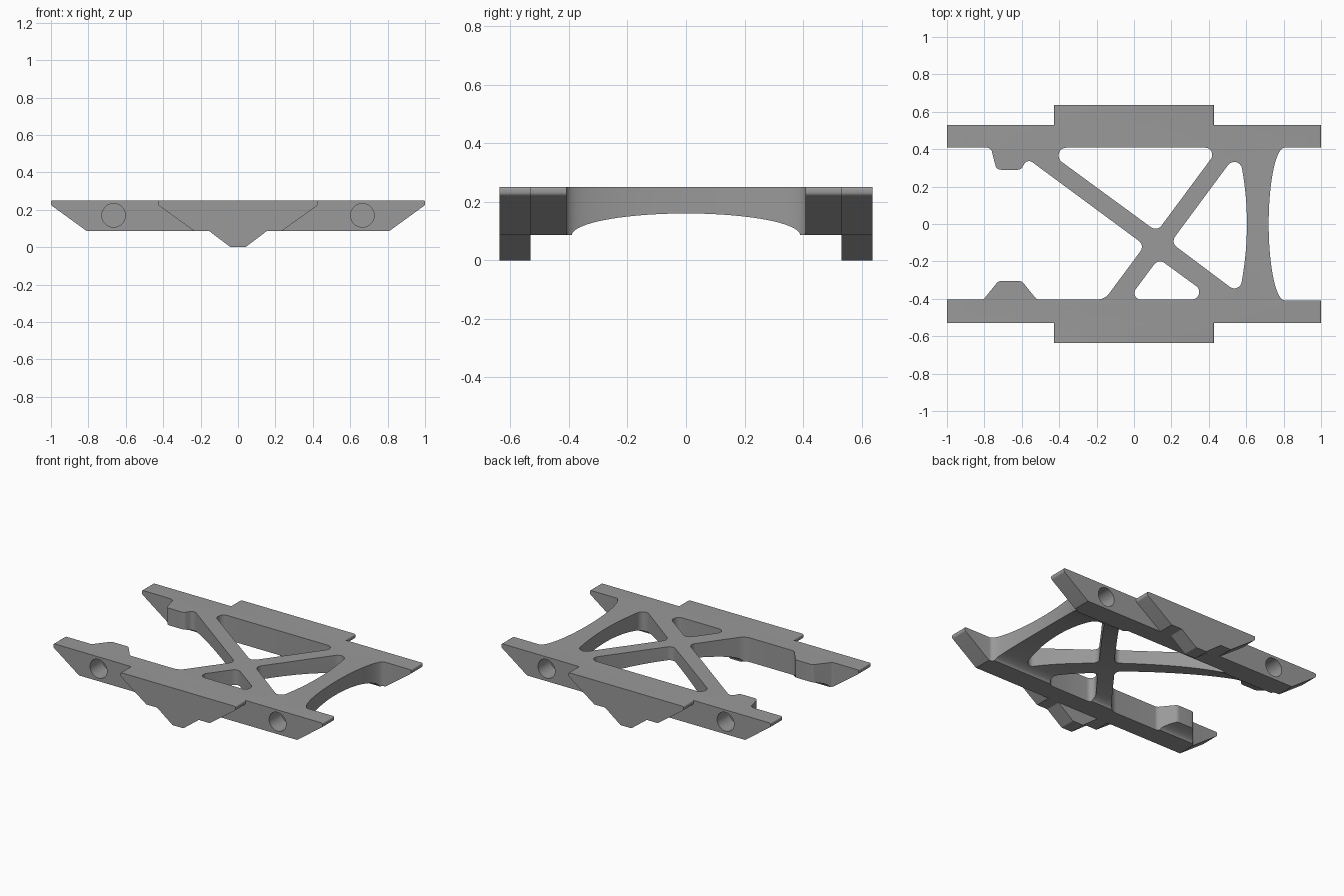
import bpy, bmesh, math
from mathutils import Vector

if "Cube" in bpy.data.objects:
    bpy.data.objects.remove(bpy.data.objects["Cube"])

grey = bpy.data.materials.new("mid grey")
grey.diffuse_color = (0.32, 0.32, 0.32, 1)
grey.use_nodes = True
grey.node_tree.nodes["Principled BSDF"].inputs["Base Color"].default_value = grey.diffuse_color


def rounded(corners, steps=8):
    """Outline from (x, y, radius) corners, with an arc at each corner."""
    out = []
    for i, (x, y, r) in enumerate(corners):
        p = Vector((x, y))
        if r == 0:
            out.append(p)
            continue
        d1 = (Vector(corners[i - 1][:2]) - p).normalized()
        d2 = (Vector(corners[(i + 1) % len(corners)][:2]) - p).normalized()
        half = d1.angle(d2) / 2
        centre = p + (d1 + d2).normalized() * r / math.sin(half)
        t = r / math.tan(half)
        v1, v2 = p + d1 * t - centre, p + d2 * t - centre
        sweep = math.pi - 2 * half
        for k in range(steps + 1):
            f = k / steps
            out.append(centre + (v1 * math.sin((1 - f) * sweep)
                                 + v2 * math.sin(f * sweep)) / math.sin(sweep))
    return out


def prism(name, outline, axis, a, b):
    """Extrude a 2D outline along an axis from a to b."""
    place = {"x": lambda u, v, w: (w, u, v),
             "y": lambda u, v, w: (u, w, v),
             "z": lambda u, v, w: (u, v, w)}[axis]
    bm = bmesh.new()
    n = len(outline)
    low = [bm.verts.new(place(u, v, a)) for u, v in outline]
    high = [bm.verts.new(place(u, v, b)) for u, v in outline]
    bm.faces.new(low)
    bm.faces.new(high)
    for i in range(n):
        j = (i + 1) % n
        bm.faces.new((low[i], low[j], high[j], high[i]))
    bmesh.ops.recalc_face_normals(bm, faces=bm.faces)
    mesh = bpy.data.meshes.new(name)
    bm.to_mesh(mesh)
    bm.free()
    mesh.materials.append(grey)
    ob = bpy.data.objects.new(name, mesh)
    bpy.context.collection.objects.link(ob)
    return ob


def combine(body, tool, operation):
    """Apply a boolean and remove the tool."""
    tool.hide_render = True
    mod = body.modifiers.new("boolean", "BOOLEAN")
    mod.object, mod.operation, mod.solver = tool, operation, "EXACT"
    bpy.context.view_layer.objects.active = body
    bpy.ops.object.modifier_apply(modifier=mod.name)
    bpy.data.objects.remove(tool)


TOP, BASE, INNER, RAIL, OUTER = 0.25, 0.087, 0.408, 0.53, 0.637

# Main body with slanted ends, as wide as both rails
half = [(1, TOP, 0.008), (1, 0.225, 0.015), (0.81, BASE, 0)]
frame = prism("frame", rounded(half + [(-x, z, r) for x, z, r in reversed(half)], 4),
              "y", -RAIL, RAIL)

# Arched underside between the rails
arch = [(0.39 * math.cos(math.pi * i / 40), 0.085 + 0.075 * math.sin(math.pi * i / 40))
        for i in range(41)]
combine(frame, prism("arch_cutter", arch + [(-0.39, -0.1), (0.39, -0.1)], "x", -1.2, 1.2),
        "DIFFERENCE")

# Openings that leave the crossed struts, the tabs and the waisted cross bar
ys = [-0.26 + 0.04 * i for i in range(14)]
waist = []
for i in range(-20, 21):
    y = INNER * math.sin(math.pi / 2 * i / 20)
    waist.append((0.72 + 0.085 * (1 - math.sqrt(max(0, 1 - (y / INNER) ** 2))), y, 0))
openings = {
    "back": [(-0.49, INNER, 0.042), (0.123, -0.041, 0.04), (0.456, INNER, 0.038)],
    "right": [(0.196, -0.099, 0.04), (0.565, -0.376, 0.04)]
             + [(0.604 - 0.3 * y * y, y, 0) for y in ys] + [(0.561, 0.394, 0.042)],
    "front": [(-0.032, -INNER + 0.004, 0.035), (0.431, -INNER + 0.004, 0.04),
              (0.131, -0.185, 0.04)],
    "left": [(-1.2, INNER, 0), (-0.765, INNER, 0.03), (-0.735, 0.29, 0.03),
             (-0.605, 0.29, 0.03), (-0.57, 0.35, 0.03), (0.058, -0.114, 0.04),
             (-0.157, -INNER + 0.004, 0.08), (-0.52, -INNER + 0.004, 0.03),
             (-0.6, -0.305, 0.03), (-0.725, -0.305, 0.03),
             (-0.805, -INNER + 0.004, 0.02), (-1.2, -INNER + 0.004, 0)],
    "end": waist + [(1.2, INNER, 0), (1.2, -INNER, 0)],
}
for name, corners in openings.items():
    combine(frame, prism(name + "_cutter", rounded(corners), "z", -0.2, 0.5), "DIFFERENCE")

# Side flanges with a pointed foot, and blind round holes in the rails
side = [(0.427, TOP, 0.008), (0.427, 0.225, 0.015), (0.235, BASE, 0),
        (0.155, BASE, 0.015), (0.04, 0, 0.008)]
flange = rounded(side + [(-x, z, r) for x, z, r in reversed(side)], 4)
circle = [(0.063 * math.cos(math.tau * i / 40), 0.17 + 0.063 * math.sin(math.tau * i / 40))
          for i in range(40)]
for s in (-1, 1):
    combine(frame, prism("side_flange", flange, "y", s * RAIL, s * OUTER), "UNION")
    for x in (-0.665, 0.665):
        hole = [(x + u, v) for u, v in circle]
        combine(frame, prism("hole_cutter", hole, "y", s * 0.4, s * 0.6), "DIFFERENCE")

# Smooth curved walls, crisp edges
bpy.ops.object.select_all(action="DESELECT")
frame.select_set(True)
bpy.context.view_layer.objects.active = frame
bpy.ops.object.shade_smooth_by_angle(angle=math.radians(30))
